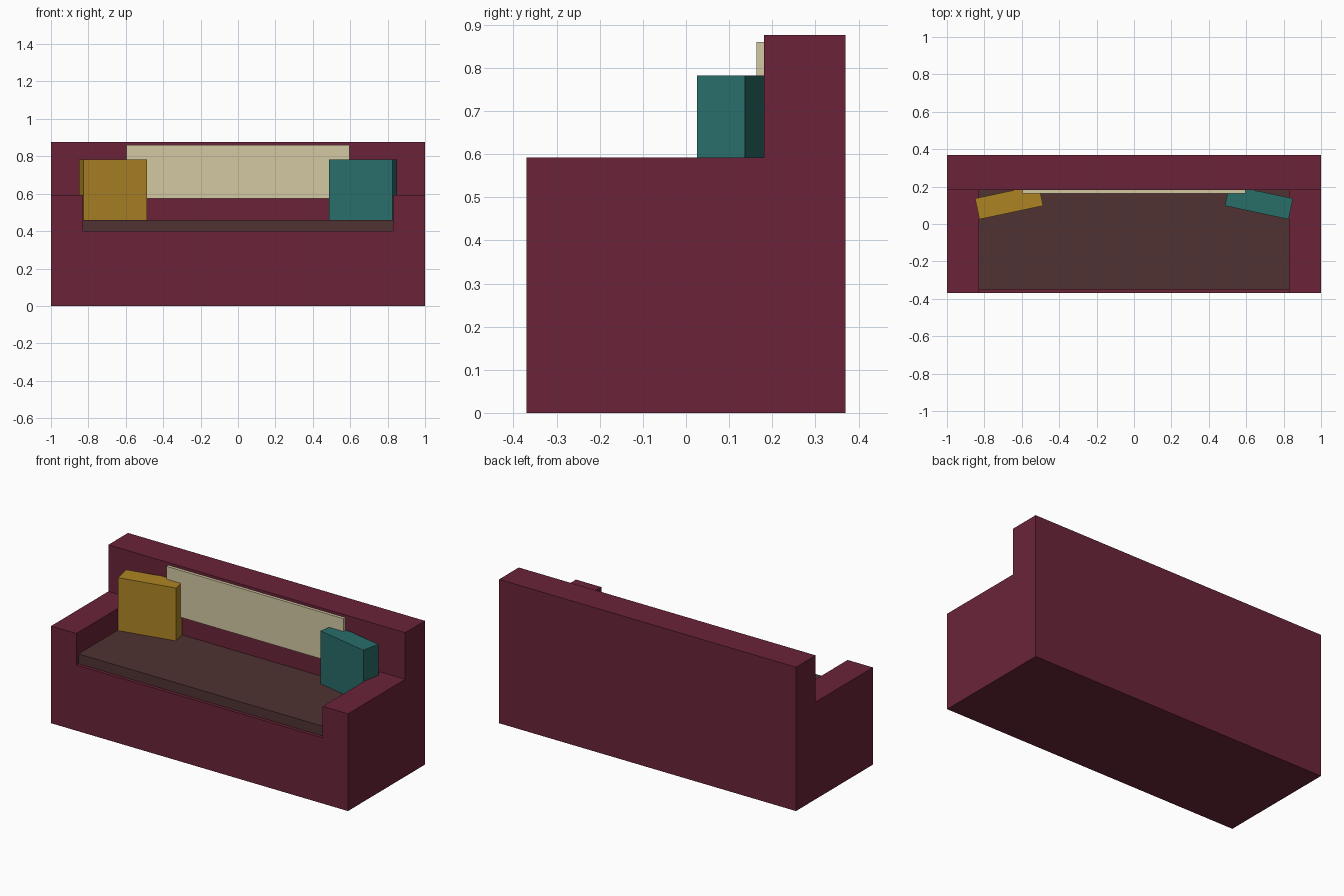
import bpy, bmesh, math
from mathutils import Matrix

if "Cube" in bpy.data.objects:
    bpy.data.objects.remove(bpy.data.objects["Cube"])


def material(name, rgb):
    m = bpy.data.materials.new(name)
    lin = [(c / 255 / 12.92) if c < 11 else ((c / 255 + 0.055) / 1.055) ** 2.4 for c in rgb]
    m.diffuse_color = (*lin, 1)
    m.use_nodes = True
    m.node_tree.nodes["Principled BSDF"].inputs["Base Color"].default_value = m.diffuse_color
    return m


burgundy = material("burgundy", (107, 36, 57))
brown = material("dark brown", (80, 50, 50))
beige = material("beige", (212, 201, 164))
mustard = material("mustard", (172, 132, 36))
teal = material("teal", (40, 109, 105))


def box(name, x, y, z, mat, angle=0):
    """Box from (min, max) ranges, turned about its own upright axis."""
    size = [r[1] - r[0] for r in (x, y, z)]
    mid = [(r[0] + r[1]) / 2 for r in (x, y, z)]
    bm = bmesh.new()
    bmesh.ops.create_cube(bm, size=1, matrix=Matrix.Rotation(angle, 4, 'Z') @ Matrix.Diagonal((*size, 1)))
    mesh = bpy.data.meshes.new(name)
    bm.to_mesh(mesh)
    bm.free()
    mesh.materials.append(mat)
    ob = bpy.data.objects.new(name, mesh)
    ob.location = mid
    bpy.context.collection.objects.link(ob)
    return ob


def carve(target, cutter):
    mod = target.modifiers.new("carve", 'BOOLEAN')
    mod.operation = 'DIFFERENCE'
    mod.solver = 'EXACT'
    mod.object = cutter
    bpy.context.view_layer.objects.active = target
    bpy.ops.object.modifier_apply(modifier=mod.name)
    bpy.data.objects.remove(cutter)


# Sofa body: one block, lowered in front of the back, then hollowed between the arms
BACK_Y, ARM_X, SEAT_Z, ARM_Z = 0.181, 0.83, 0.40, 0.592
body = box("sofa_body", (-1, 1), (-0.37, 0.37), (0, 0.876), burgundy)
carve(body, box("arm_cutter", (-2, 2), (-1, BACK_Y), (ARM_Z, 2), burgundy))
carve(body, box("seat_cutter", (-ARM_X, ARM_X), (-1, BACK_Y), (SEAT_Z, 2), burgundy))

# Merge flat neighbouring faces
bm = bmesh.new()
bm.from_mesh(body.data)
bmesh.ops.remove_doubles(bm, verts=bm.verts, dist=0.0005)
bmesh.ops.dissolve_limit(bm, angle_limit=0.01, verts=bm.verts, edges=bm.edges)
bm.to_mesh(body.data)
bm.free()

# Seat cushion and back panel
box("seat_cushion", (-ARM_X, ARM_X), (-0.35, BACK_Y), (SEAT_Z, 0.46), brown)
box("back_panel", (-0.597, 0.597), (0.163, BACK_Y), (0.575, 0.86), beige)

# Pair of throw pillows, turned towards the middle
for name, side, mat in (("left_pillow", -1, mustard), ("right_pillow", 1, teal)):
    cx, cy = side * 0.668, 0.117
    box(name, (cx - 0.174, cx + 0.174), (cy - 0.057, cy + 0.057), (0.46, 0.782),
        mat, -side * math.radians(12))
